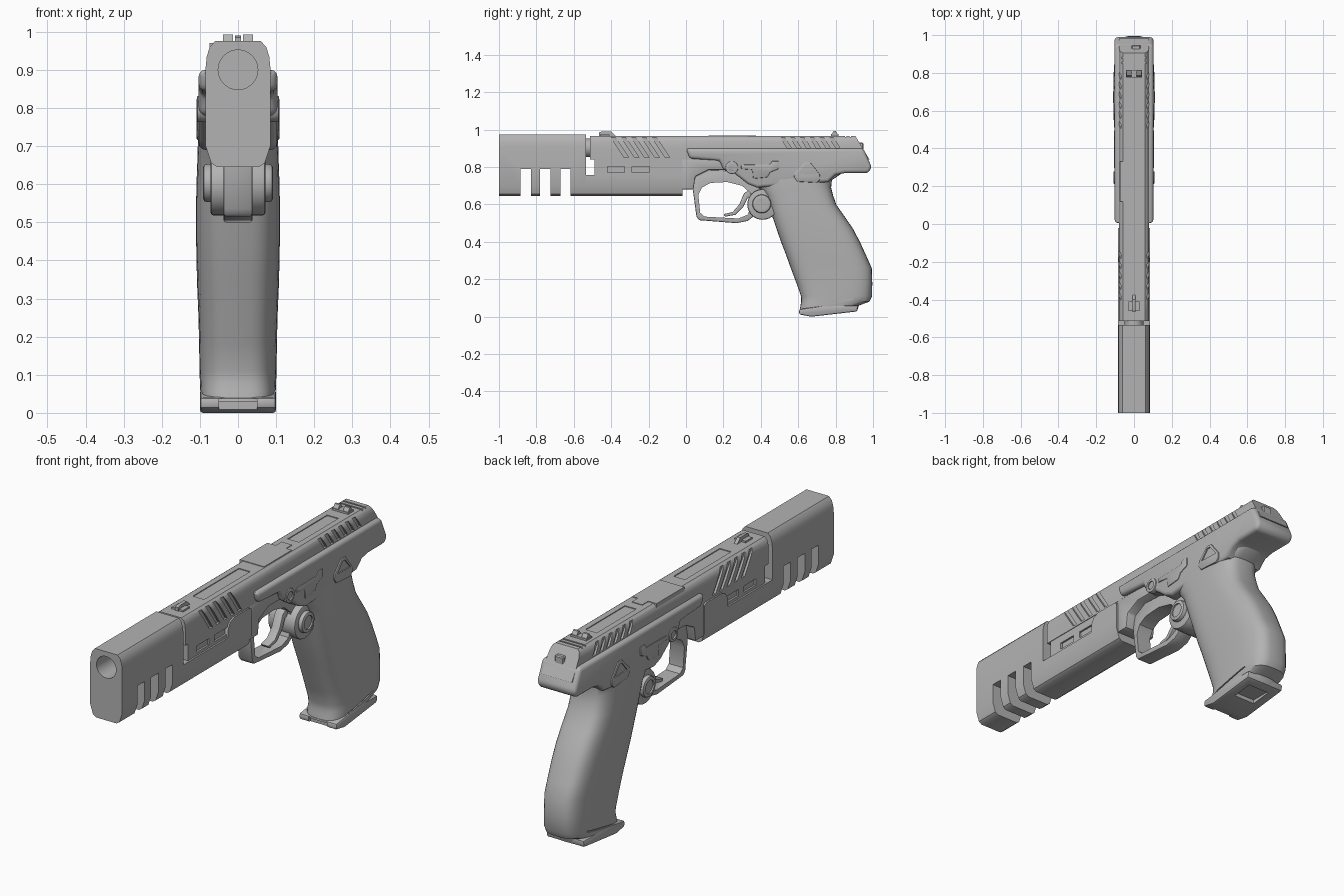
import bpy, bmesh, math
from mathutils import Vector

cube = bpy.data.objects.get("Cube")
if cube:
    bpy.data.objects.remove(cube, do_unlink=True)

grey = bpy.data.materials.new("matte_grey")
grey.use_nodes = True
grey.diffuse_color = (0.45, 0.45, 0.45, 1)
grey.node_tree.nodes["Principled BSDF"].inputs["Base Color"].default_value = grey.diffuse_color


def loft(name, rings, bevel=0, segments=3):
    """Skin a closed body over rings that have equal point counts."""
    bm = bmesh.new()
    rows = [[bm.verts.new(p) for p in ring] for ring in rings]
    n = len(rows[0])
    for a, b in zip(rows, rows[1:]):
        for i in range(n):
            j = (i + 1) % n
            bm.faces.new((a[i], a[j], b[j], b[i]))
    bm.faces.new(rows[0][::-1])
    bm.faces.new(rows[-1])
    bmesh.ops.recalc_face_normals(bm, faces=bm.faces)
    mesh = bpy.data.meshes.new(name)
    bm.to_mesh(mesh)
    bm.free()
    mesh.materials.append(grey)
    obj = bpy.data.objects.new(name, mesh)
    bpy.context.collection.objects.link(obj)
    if bevel:
        m = obj.modifiers.new("bevel", 'BEVEL')
        m.width, m.segments, m.limit_method = bevel, segments, 'ANGLE'
        m.angle_limit = math.radians(40)
        apply(obj, m)
    smooth(obj)
    return obj


def select(obj):
    bpy.ops.object.select_all(action='DESELECT')
    bpy.context.view_layer.objects.active = obj
    obj.select_set(True)


def apply(obj, mod):
    select(obj)
    bpy.ops.object.modifier_apply(modifier=mod.name)


def smooth(obj):
    select(obj)
    bpy.ops.object.shade_smooth_by_angle(angle=math.radians(35))


def prism(name, profile, x0, x1, bevel=0, segments=3):
    """Side profile of (y, z) points extruded across x."""
    return loft(name, [[(x, y, z) for y, z in profile] for x in (x0, x1)], bevel, segments)


def box(name, x, y, z, bevel=0):
    return prism(name, [(y[0], z[0]), (y[1], z[0]), (y[1], z[1]), (y[0], z[1])], x[0], x[1], bevel, 1)


def disc(y, z, r, n=32):
    return [(y + r * math.cos(math.tau * i / n), z + r * math.sin(math.tau * i / n)) for i in range(n)]


def bar(name, half, y0, y1, slant=0, top=0, bevel=0):
    """Half section of (x, z) points, mirrored and run along y, with a slanted rear."""
    sec = half + [(-x, z) for x, z in half[::-1]]
    return loft(name, [[(x, y0, z) for x, z in sec],
                       [(x, y1 + (top - z) * slant, z) for x, z in sec]], bevel)


def cut(obj, cutters):
    for c in cutters:
        m = obj.modifiers.new("cut", 'BOOLEAN')
        m.operation, m.solver, m.object = 'DIFFERENCE', 'EXACT', c
        apply(obj, m)
        bpy.data.objects.remove(c, do_unlink=True)
    smooth(obj)


def slanted(y, z0, z1, width, lean):
    return [(y, z1), (y + width, z1), (y + width + lean, z0), (y + lean, z0)]


# Muzzle block, with a bore and three open vents
block_half = [(.055, .645), (.07, .655), (.085, .7), (.085, .905), (.082, .935), (.074, .96), (.06, .975)]
muzzle = bar("muzzle_block", block_half, -1, -.535)
bore = loft("bore", [[(x, y, z) for x, z in disc(0, .9, .052)] for y in (-1.1, -.8)])
cut(muzzle, [bore] + [box("vent", (-.2, .2), (y, y + .055), (.6, .79)) for y in (-.885, -.78, -.672)])

# Lower block under the slide, with the raised rear lobe
bar("lower_block", block_half[:3] + [(.085, .757)], -.537, -.02)
prism("block_lobe", [(-.2, .75), (-.02, .75), (-.02, .83), (-.035, .838), (-.15, .838), (-.18, .825), (-.195, .8)],
      -.085, .085)
loft("barrel_neck", [[(x, y, z) for x, z in disc(0, .903, .05)] for y in (-.56, -.5)])

# Slide: long upper body and deeper front skirt
crown = [(.08, .9), (.078, .935), (.071, .957), (.058, .967)]
slide = bar("slide", [(.08, .84)] + crown, -.513, .905, .6, .967)
cuts = []
for s in (-1, 1):
    x0, x1 = sorted((s * .069, s * .15))
    cuts += [prism("rear_serration", slanted(.48 + i * .052, .903, 1, .022, .06), x0, x1) for i in range(6)]
    cuts += [prism("front_serration", slanted(-.43 + i * .055, .85, 1, .024, .1), x0, x1) for i in range(5)]
cuts += [box("top_groove", (-.03, .03), y, (.963, 1)) for y in ((-.3, .05), (.42, .72))]
cuts += [box("rear_line", (-.065, .065), (y, y + .008), (.961, 1)) for y in (.85, .875)]
cut(slide, cuts)
skirt = box("slide_skirt", (-.077, .077), (-.49, 0), (.757, .842))
cut(skirt, [box("window", sorted((s * .068, s * .2)), y, (.772, .803))
            for s in (-1, 1) for y in ((-.42, -.33), (-.29, -.18))])
box("chamber_cover", (-.075, .055), (.12, .33), (.95, .97))
box("chamber_tab", (-.03, .025), (.32, .375), (.95, .97))

# Sights
box("front_sight_base", (-.03, .03), (-.46, -.41), (.96, .975))
prism("front_sight", [(-.465, .96), (-.465, .985), (-.45, .99), (-.4, .99), (-.37, .96)], -.008, .008)
box("rear_sight_base", (-.042, .042), (.775, .815), (.96, .976))
for s, side in ((-1, "right"), (1, "left")):
    prism("rear_sight_" + side, [(.775, .97), (.79, .993), (.8, .993), (.815, .97)],
          *sorted((s * .013, s * .04)))

# Frame: narrow front, wide rail and rear body with the beavertail
prism("frame_front", [(-.022, .845), (-.022, .68), (.04, .68), (.05, .75), (.12, .785), (.24, .785), (.24, .845)],
      -.08, .08, .006, 2)
frame = prism("frame_body", [(0, .9), (.948, .9), (.993, .8), (.975, .768), (.85, .768), (.8, .758), (.76, .72),
                             (.38, .69), (.33, .71), (.26, .765), (.2, .785), (.18, .835), (.02, .845)],
              -.103, .103, .017, 3)
box("rear_plate", (-.05, .05), (.92, .965), (.8, .86), .008)
box("rear_latch", (-.012, .035), (.9, .948), (.87, .93), .005)

# Grip lofted from rounded sections: height, front, back, half width
rows = [(.03, .607, .915, .097), (.06, .612, .925, .099), (.08, .616, .98, .1), (.11, .615, .995, .101),
        (.18, .59, .996, .102), (.26, .56, .993, .104), (.33, .535, .962, .107), (.4, .508, .93, .109),
        (.47, .484, .893, .11), (.54, .46, .845, .11), (.6, .44, .803, .109), (.65, .42, .786, .107),
        (.69, .39, .776, .106), (.73, .36, .78, .104), (.77, .34, .84, .1), (.82, .33, .88, .094)]


def power(v, e):
    return math.copysign(abs(v) ** e, v)


def section(z, front, back, w, n=40):
    ang = [math.tau * i / n for i in range(n)]
    return [(w * power(math.cos(a), .6), (front + back) / 2 + (back - front) / 2 * power(math.sin(a), .6), z)
            for a in ang]


grip = loft("grip", [section(*r) for r in rows])
cut(grip, [prism("seam", [(.58, .026), (.89, .09), (.89, .096), (.58, .034)], *sorted((s * .093, s * .2)))
           for s in (-1, 1)])

# Magazine base
base = prism("magazine_base", [(.605, .04), (.605, .012), (.67, 0), (.915, .028), (.92, .06), (.75, .06)],
             -.1, .1, .008, 2)
cut(base, [box("base_notch", (-.05, .05), (.5, .622), (-.1, .036)),
           box("base_recess", (-.055, .055), (.77, .87), (-.1, .032))])

# Trigger guard and trigger
guard = prism("trigger_guard", [(.035, .69), (.05, .75), (.12, .785), (.25, .78), (.36, .72), (.42, .66), (.42, .57),
                                (.36, .535), (.33, .512), (.27, .5), (.07, .516), (.056, .535)], -.038, .038, .006, 2)
cut(guard, [prism("guard_hole", [(.066, .65), (.076, .555), (.1, .535), (.28, .525), (.33, .545), (.352, .6),
                                 (.345, .66), (.3, .7), (.22, .72), (.13, .715), (.085, .69)], -.1, .1)])
prism("trigger", [(.36, .66), (.335, .675), (.31, .66), (.285, .6), (.25, .56), (.2, .548), (.21, .535),
                  (.265, .545), (.305, .585), (.33, .635), (.36, .64)], -.022, .022, .004, 2)

# Pivot hub
prism("pivot_hub", disc(.41, .6, .082), -.072, .072, .008, 2)
for s, side in ((-1, "right"), (1, "left")):
    cap = prism("pivot_cap_" + side, disc(.405, .603, .05), *sorted((s * .05, s * .092)), .01, 2)
    cut(cap, [prism("cap_recess", disc(.405, .603, .032), *sorted((s * .085, s * .2)))])

    # Side controls: catch pin, slide lever and wedge button
    pin = prism("catch_pin_" + side, disc(.245, .797, .034), *sorted((s * .08, s * .108)), .004, 2)
    cut(pin, [prism("pin_recess", disc(.245, .797, .02), *sorted((s * .1, s * .2)))])
    prism("slide_lever_" + side, [(.295, .79), (.295, .812), (.45, .815), (.46, .832), (.495, .832), (.495, .79),
                                  (.45, .772), (.435, .745), (.36, .738), (.355, .785)],
          *sorted((s * .09, s * .107)), .004, 2)
    button = prism("wedge_button_" + side, [(.578, .745), (.595, .722), (.7, .716), (.718, .735), (.715, .76),
                                            (.665, .825), (.635, .825), (.58, .77)],
                   *sorted((s * .09, s * .109)), .004, 2)
    cut(button, [prism("button_recess", [(.6, .765), (.7, .762), (.658, .812), (.64, .812)],
                       *sorted((s * .1, s * .2)))])
